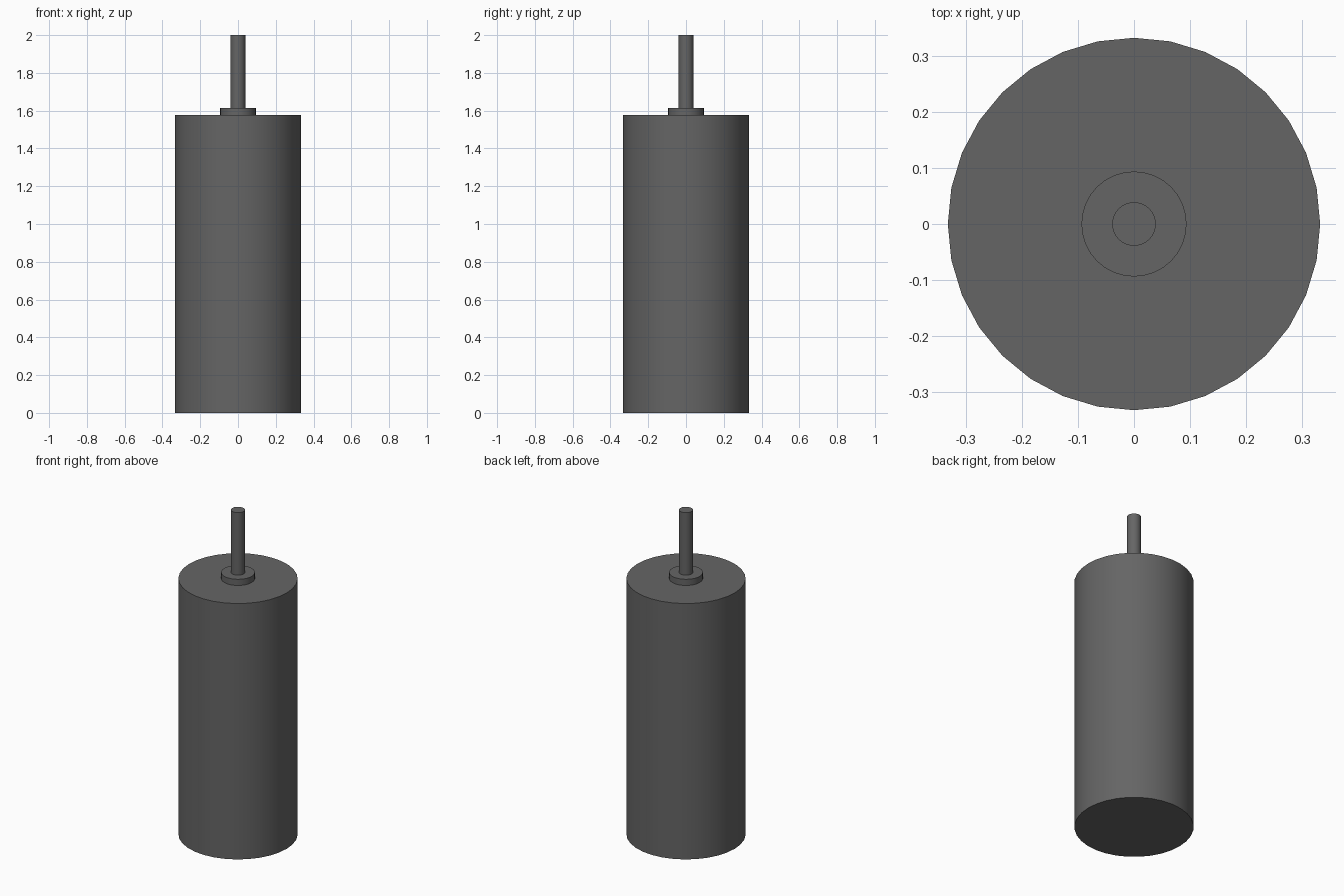
import bpy

cube = bpy.data.objects.get("Cube")
if cube:
    bpy.data.objects.remove(cube, do_unlink=True)

# Single dark grey finish
grey = bpy.data.materials.new("dark_grey")
grey.use_nodes = True
colour = (0.13, 0.13, 0.13, 1)
grey.diffuse_color = colour
grey.node_tree.nodes["Principled BSDF"].inputs["Base Color"].default_value = colour


def cylinder(name, radius, bottom, top, sides=32):
    bpy.ops.mesh.primitive_cylinder_add(
        vertices=sides, radius=radius, depth=top - bottom,
        location=(0, 0, (bottom + top) / 2))
    obj = bpy.context.object
    obj.name = name
    obj.data.materials.append(grey)
    bpy.ops.object.shade_smooth_by_angle()
    return obj


body_top, collar_top, shaft_top = 1.577, 1.615, 2.0

# Main can, raised collar and output shaft
cylinder("body", 0.333, 0, body_top)
cylinder("collar", 0.094, body_top, collar_top)
cylinder("shaft", 0.039, collar_top, shaft_top)
